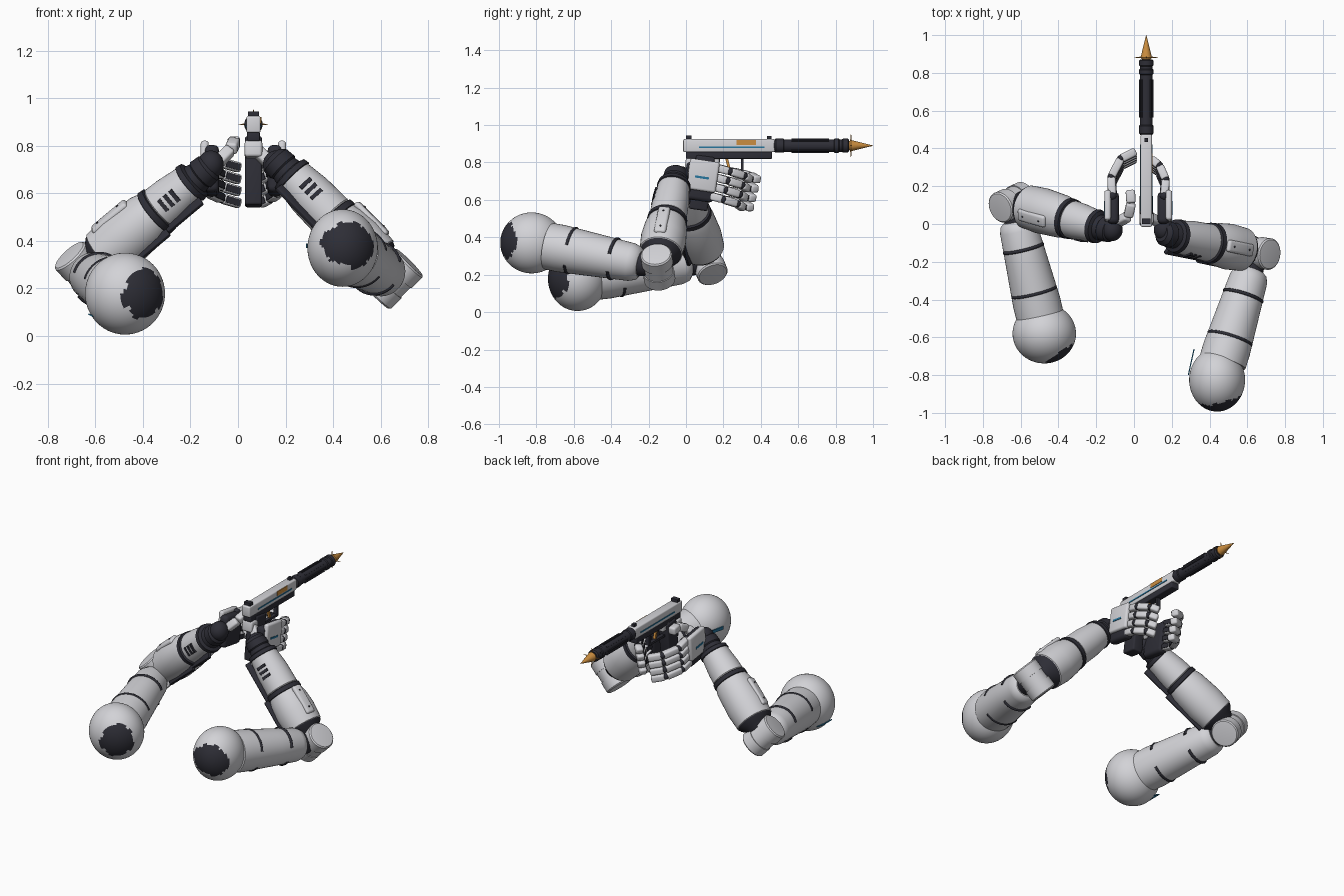
import bpy, bmesh, random
from math import radians, cos, sin, pi, atan2
from mathutils import Vector as V, Matrix

random.seed(4)
if "Cube" in bpy.data.objects:
    bpy.data.objects.remove(bpy.data.objects["Cube"])


def material(name, rgb):
    m = bpy.data.materials.new(name)
    m.use_nodes = True
    m.diffuse_color = (*rgb, 1)
    m.node_tree.nodes["Principled BSDF"].inputs["Base Color"].default_value = (*rgb, 1)
    return m


LIGHT = material("light_grey", (0.65, 0.65, 0.68))
DARK = material("charcoal", (0.027, 0.027, 0.037))
BLUE = material("blue", (0.02, 0.18, 0.34))
GOLD = material("gold", (0.6, 0.27, 0.05))


def frame(origin, z, x=(1, 0, 0)):
    """Matrix whose local z follows z and local x leans to x."""
    z, x = V(z).normalized(), V(x).normalized()
    if abs(z.dot(x)) > 0.95:
        x = V((0, 1, 0)) if abs(z.y) < 0.9 else V((0, 0, 1))
    y = z.cross(x).normalized()
    m = Matrix((y.cross(z), y, z)).transposed().to_4x4()
    m.translation = V(origin)
    return m


def finish(name, bm, matrix, *mats):
    bmesh.ops.recalc_face_normals(bm, faces=bm.faces[:])
    bm.transform(matrix)
    me = bpy.data.meshes.new(name)
    bm.to_mesh(me)
    bm.free()
    for m in mats:
        me.materials.append(m)
    me.shade_smooth()
    me.set_sharp_from_angle(angle=radians(35))
    ob = bpy.data.objects.new(name, me)
    bpy.context.collection.objects.link(ob)


def box(name, center, size, mat, z=(0, 0, 1), x=(1, 0, 0), bevel=0.0):
    bm = bmesh.new()
    bmesh.ops.create_cube(bm, size=1)
    bmesh.ops.scale(bm, vec=size, verts=bm.verts[:])
    if bevel:
        bmesh.ops.bevel(bm, geom=bm.edges[:], offset=bevel, segments=3,
                        profile=0.5, affect='EDGES')
    finish(name, bm, frame(center, z, x), mat)


def lathe(name, start, direction, profile, mat, n=40):
    """Turn a (distance, radius) profile about an axis."""
    bm = bmesh.new()
    rings = [[bm.verts.new((r * cos(2 * pi * i / n), r * sin(2 * pi * i / n), d))
              for i in range(n)] for d, r in profile]
    for a, b in zip(rings, rings[1:]):
        for i in range(n):
            j = (i + 1) % n
            bm.faces.new((a[i], a[j], b[j], b[i]))
    bm.faces.new(rings[0][::-1])
    bm.faces.new(rings[-1])
    finish(name, bm, frame(start, direction), mat)


def arc(name, matrix, radius, middle, half):
    """Raised dark trim along part of a ring."""
    cu = bpy.data.curves.new(name, 'CURVE')
    cu.dimensions = '3D'
    cu.bevel_depth, cu.bevel_resolution, cu.use_fill_caps = 0.009, 2, True
    sp = cu.splines.new('POLY')
    sp.points.add(20)
    for k, p in enumerate(sp.points):
        a = radians(middle + half * (k / 10 - 1))
        p.co = (radius * cos(a), radius * sin(a), 0, 1)
    ob = bpy.data.objects.new(name, cu)
    ob.matrix_world = matrix
    cu.materials.append(DARK)
    bpy.context.collection.objects.link(ob)


def ball(name, center, radii, mat, pole=(0, 0, 1), patch=0, stretch=0):
    """Ellipsoid with an optional ragged dark patch about its pole."""
    bm = bmesh.new()
    bmesh.ops.create_uvsphere(bm, u_segments=64, v_segments=40, radius=1)
    if patch:
        ragged = [random.uniform(-5, 5) for _ in range(23)]
        for f in bm.faces:
            c = f.calc_center_median()
            a = atan2(c.y, c.x)
            edge = patch + stretch * cos(2 * a) + ragged[int((a + pi) * 3.6)]
            f.material_index = int(V((0, 0, 1)).angle(c) < radians(edge))
    bm.transform(frame((0, 0, 0), pole))
    finish(name, bm, Matrix.Translation(V(center)) @ Matrix.Diagonal((*radii, 1)), mat, DARK)


def arm(side, elbow, wrist, shoulder, radii, hinge, pole, patch, stretch, collar):
    elbow, wrist, shoulder, hinge = V(elbow), V(wrist), V(shoulder), V(hinge).normalized()
    # shoulder and upper arm
    ball(side + "_shoulder", shoulder, radii, LIGHT, pole, patch, stretch)
    u = (shoulder - elbow).normalized()
    length = (shoulder - elbow).length - 0.22
    root = elbow + u * 0.1
    lathe(side + "_upper_arm", root, u, [(0, 0.07), (0.015, 0.09), (0.05, 0.102),
          (length * 0.45, 0.113), (length * 0.9, 0.127), (length + 0.02, 0.126)], LIGHT)
    for t, r in ((0.3, 0.108), (0.78, 0.12)):
        m = frame(root + u * length * t, u, (0, 0, 1))
        arc(side + "_upper_arm_trim", m, r, 0, 75)
        arc(side + "_upper_arm_trim", m, r, 180, 50)
    # elbow hinge with end caps
    lathe(side + "_elbow_link", elbow, u, [(0, 0.055), (0.13, 0.068)], DARK)
    lathe(side + "_elbow_core", elbow - hinge * 0.06, hinge, [(0, 0.079), (0.12, 0.079)], LIGHT)
    for s in (-1, 1):
        lathe(side + "_elbow_cap", elbow + hinge * s * 0.03, hinge * s,
              [(0, 0.084), (0.063, 0.084), (0.07, 0.077), (0.071, 0.07)], LIGHT)
    # forearm in two shells with dark collars
    f = (wrist - elbow).normalized()
    span = (wrist - elbow).length

    def part(name, mat, *prof):
        lathe(side + name, elbow, f, [(t * span, r) for t, r in prof], mat)
    part("_forearm_root", DARK, (0.05, 0.06), (0.11, 0.085), (0.14, 0.106), (0.16, 0.112))
    part("_lower_forearm", LIGHT, (0.145, 0.1), (0.16, 0.115), (0.3, 0.122),
         (collar - 0.07, 0.114), (collar - 0.01, 0.102))
    part("_middle_collar", DARK, (collar - 0.022, 0.1), (collar - 0.015, 0.109),
         (collar + 0.022, 0.107), (collar + 0.03, 0.09))
    part("_upper_forearm", LIGHT, (collar + 0.02, 0.092), (collar + 0.035, 0.1), (0.7, 0.097),
         (0.84, 0.085), (0.85, 0.078))
    part("_wrist_collar", DARK, (0.835, 0.08), (0.842, 0.091), (0.875, 0.087), (0.885, 0.068),
         (0.92, 0.062), (0.93, 0.068), (0.99, 0.064), (1.02, 0.045))
    # raised panel, vents and lower rail
    box(side + "_forearm_panel", elbow + f * span * 0.34 + hinge * 0.114, (0.065, 0.03, 0.19),
        LIGHT, f, hinge.cross(f), 0.014)
    for t in (0.26, 0.42):
        ball(side + "_panel_stud", elbow + f * span * t + hinge * 0.129, (0.005,) * 3, DARK)
    front = (f.cross(hinge) if f.cross(hinge).y < 0 else hinge.cross(f)).normalized()
    out = (front * 0.9 + hinge * 0.3).normalized()
    for t in (0.66, 0.705, 0.75):
        box(side + "_vent", elbow + f * span * t + out * 0.093, (0.012, 0.06, 0.017), DARK, f, out)
    low = (front * 0.78 - hinge * 0.6).normalized()
    for a, b, r in ((0.17, collar, 0.12), (collar, 0.85, 0.106)):
        box(side + "_rail", elbow + f * span * (a + b) / 2 + low * r,
            (0.036, 0.02, (b - a) * span), DARK, f, low, 0.004)


arm("left", (0.65, -0.15, 0.24), (0.155, -0.05, 0.745), (0.44, -0.825, 0.37),
    (0.148, 0.168, 0.163), (0.7, -0.1, 0.7), (0.23, -1, 0.1), 42, 8, 0.49)
arm("right", (-0.645, 0.115, 0.27), (-0.12, -0.035, 0.71), (-0.475, -0.58, 0.178),
    (0.168, 0.158, 0.172), (-0.645, -0.29, 0.707), (0.55, -0.83, 0), 37, 0, 0.575)
box("left_shoulder_stripe", (0.303, -0.73, 0.38), (0.006, 0.14, 0.02), BLUE, x=(1, -0.22, 0))
box("right_shoulder_stripe", (-0.607, -0.565, 0.082), (0.05, 0.1, 0.006), BLUE, z=(-0.45, 0, -0.9))

# hands wrapped about the grip, with dark pads inside the fingers
paths = {"left": [(0.16, 0.15), (0.168, 0.235), (0.135, 0.31), (0.09, 0.345)],
         "right": [(-0.115, 0.15), (-0.12, 0.25), (-0.07, 0.345), (0.01, 0.385)]}
for side, s in (("left", 1), ("right", -1)):
    cx = 0.0225 + s * 0.1375
    ball(side + "_wrist", (cx, -0.03, 0.72), (0.055, 0.06, 0.06), DARK)
    box(side + "_palm", (cx - s * 0.005, 0.075, 0.695), (0.06, 0.17, 0.2), DARK, (0, 0.15, 1), bevel=0.022)
    box(side + "_hand_back", (cx + s * 0.025, 0.09, 0.73), (0.034, 0.16, 0.165), LIGHT, (0, 0.15, 1), bevel=0.013)
    box(side + "_hand_stripe", (cx + s * 0.042, 0.085, 0.72), (0.006, 0.075, 0.012), BLUE, (0, 0.15, 1))
    for i in range(4):
        pts = [V((x, y - 0.012 * i, 0.775 - 0.05 * i - 0.023 * k))
               for k, (x, y) in enumerate(paths[side])]
        ball(side + "_knuckle", pts[0], (0.024,) * 3, DARK)
        for a, b in zip(pts, pts[1:]):
            d = b - a
            box(side + "_finger_part", (a + b) / 2, (0.042, 0.044, d.length - 0.006), LIGHT, d, (0, 0, 1), 0.011)
            inward = (V((0, 0, s)).cross(d)).normalized()
            box(side + "_finger_pad", (a + b) / 2 + inward * 0.021, (0.028, 0.008, d.length - 0.026),
                DARK, d, (0, 0, 1))
        for b in pts[1:3]:
            ball(side + "_finger_joint", b, (0.02,) * 3, DARK)
    thumb = [V((cx - s * 0.03, 0.01, 0.73)), V((cx - s * 0.085, 0.04, 0.785)),
             V((cx - s * 0.1, 0.11, 0.815)), V((cx - s * 0.095, 0.18, 0.81))]
    for a, b in zip(thumb, thumb[1:]):
        box(side + "_thumb_part", (a + b) / 2, (0.05, 0.05, (b - a).length), LIGHT, b - a, bevel=0.012)

# pistol
gx = 0.065
box("slide", (gx, 0.23, 0.89), (0.06, 0.49, 0.07), LIGHT, bevel=0.008)
box("frame_rail", (gx, 0.23, 0.838), (0.054, 0.46, 0.038), DARK, bevel=0.005)
box("grip", (gx, 0.085, 0.69), (0.072, 0.1, 0.29), DARK, (0, 0.14, 1), bevel=0.01)
box("grip_web", (gx, 0.03, 0.785), (0.074, 0.07, 0.07), LIGHT, (0, 0.14, 1), bevel=0.012)
box("rear_sight", (gx, 0.015, 0.933), (0.045, 0.03, 0.022), DARK)
box("front_sight", (gx, 0.445, 0.932), (0.02, 0.022, 0.02), DARK)
for s in (-1, 1):
    box("slide_stripe", (gx + s * 0.03, 0.245, 0.882), (0.006, 0.35, 0.008), BLUE)
box("ejection_port", (gx + 0.029, 0.322, 0.907), (0.008, 0.105, 0.027), GOLD)
box("guard_front", (gx, 0.3, 0.785), (0.025, 0.014, 0.08), DARK)
box("guard_base", (gx, 0.225, 0.75), (0.025, 0.16, 0.014), DARK)
box("trigger", (gx, 0.225, 0.79), (0.016, 0.014, 0.06), GOLD, (0, -0.25, 1))

# suppressor and spiked gold tip
axis = (0, 1, 0)
lathe("suppressor", (gx, 0.47, 0.89), axis, [(0, 0.03), (0.01, 0.038), (0.05, 0.038), (0.055, 0.034),
      (0.32, 0.034), (0.325, 0.039), (0.345, 0.039), (0.35, 0.034), (0.365, 0.034),
      (0.37, 0.038), (0.395, 0.038), (0.402, 0.03)], DARK, 32)
for k in range(8):
    a = k * pi / 4
    box("suppressor_rib", (gx + 0.034 * cos(a), 0.665, 0.89 + 0.034 * sin(a)),
        (0.01, 0.2, 0.008), DARK, (-sin(a), 0, cos(a)), (cos(a), 0, sin(a)))
lathe("gold_tip", (gx, 0.87, 0.89), axis, [(0, 0.022), (0.012, 0.03), (0.13, 0.001)], GOLD, 24)
for k in range(4):
    a = k * pi / 2
    lathe("tip_spike", (gx, 0.882, 0.89), (cos(a), 0, sin(a)), [(0, 0.007), (0.062, 0.001)], GOLD, 4)
